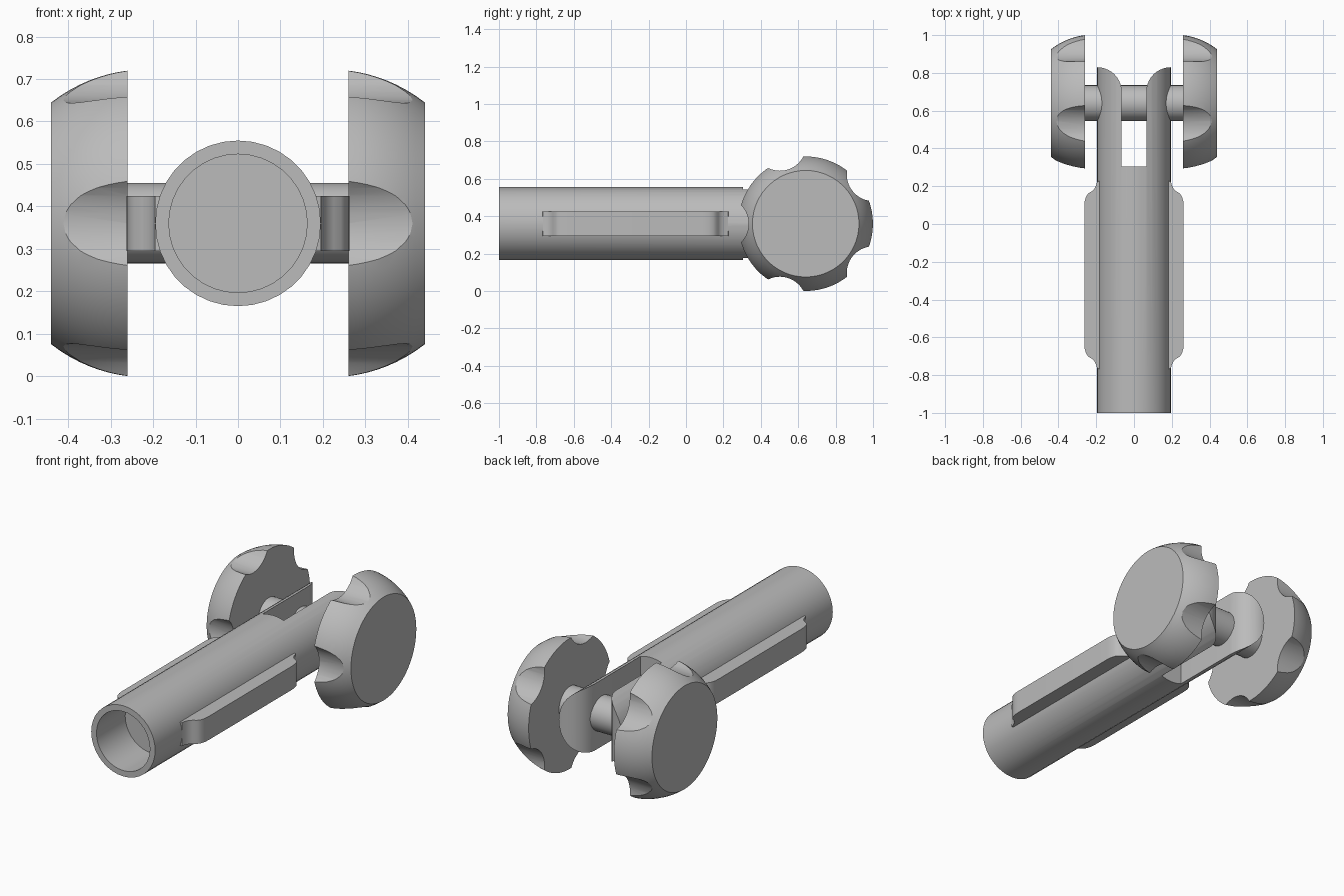
import bpy, bmesh
from math import pi, sin, cos, radians, sqrt
from mathutils import Matrix

cube = bpy.data.objects.get("Cube")
if cube:
    bpy.data.objects.remove(cube, do_unlink=True)

AXIS_Z = 0.36      # height of the shaft and pin
PIN_Y = 0.64       # where the pin crosses the fork

grey = bpy.data.materials.new("plain grey")
grey.use_nodes = True
colour = (0.5, 0.5, 0.5, 1)
grey.diffuse_color = colour
grey.node_tree.nodes["Principled BSDF"].inputs["Base Color"].default_value = colour


def finish(bm, name, matrix):
    """Turn a bmesh into a placed, coloured object."""
    bm.transform(matrix)
    bmesh.ops.recalc_face_normals(bm, faces=bm.faces)
    mesh = bpy.data.meshes.new(name)
    bm.to_mesh(mesh)
    bm.free()
    mesh.materials.append(grey)
    obj = bpy.data.objects.new(name, mesh)
    bpy.context.collection.objects.link(obj)
    return obj


def lathe(name, profile, steps, matrix):
    """Spin (along, radius) points around the x axis."""
    bm = bmesh.new()
    verts = [bm.verts.new((a, r, 0)) for a, r in profile]
    edges = [bm.edges.new(pair) for pair in zip(verts, verts[1:])]
    bmesh.ops.spin(bm, geom=verts + edges, cent=(0, 0, 0), axis=(1, 0, 0),
                   angle=2 * pi, steps=steps)
    bmesh.ops.remove_doubles(bm, verts=bm.verts, dist=1e-4)
    return finish(bm, name, matrix)


def prism(name, outline, half_height):
    """Extrude an xy outline up and down from the shaft axis."""
    bm = bmesh.new()
    face = bm.faces.new([bm.verts.new((x, y, -half_height)) for x, y in outline])
    top = bmesh.ops.extrude_face_region(bm, geom=[face])["geom"]
    bmesh.ops.translate(bm, vec=(0, 0, 2 * half_height),
                        verts=[v for v in top if isinstance(v, bmesh.types.BMVert)])
    return finish(bm, name, Matrix.Translation((0, 0, AXIS_Z)))


def cut(obj, cutter):
    cutter.hide_render = True
    mod = obj.modifiers.new("cut", "BOOLEAN")
    mod.operation = "DIFFERENCE"
    mod.solver = "EXACT"
    mod.object = cutter
    bpy.context.view_layer.objects.active = obj
    bpy.ops.object.modifier_apply(modifier=mod.name)
    bpy.data.objects.remove(cutter, do_unlink=True)


parts = []
along_y = Matrix.Translation((0, 0, AXIS_Z)) @ Matrix.Rotation(pi / 2, 4, "Z")
at_pin = Matrix.Translation((0, PIN_Y, AXIS_Z))

# Shaft with a blind bore in its front end
shaft = lathe("forked_shaft", [(-0.75, 0), (-0.75, 0.163), (-1, 0.163), (-1, 0.195),
                               (0.9, 0.195), (0.9, 0)], 36, along_y)

# Fork slot, flaring out around the rounded prong tips
flare = [(0.195 - 0.13 * cos(t * pi / 20), 0.70 + 0.13 * sin(t * pi / 20))
         for t in range(11)]
half = [(0.065, 0.305)] + flare + [(0.3, 0.83), (0.3, 1.1)]
cut(shaft, prism("slot_cutter", half + [(-x, y) for x, y in reversed(half)], 0.4))
parts.append(shaft)

# Cross pin
parts.append(lathe("cross_pin", [(-0.27, 0), (-0.27, 0.095), (0.27, 0.095), (0.27, 0)],
                   32, at_pin))

# Guide key outline: one curved end, mirrored along the shaft
key_end = [(0.17, -0.77), (0.195, -0.765), (0.2, -0.745), (0.21, -0.725), (0.225, -0.712),
           (0.242, -0.702), (0.254, -0.685), (0.261, -0.66), (0.263, -0.63)]
key = key_end + [(x, -0.54 - y) for x, y in reversed(key_end)]

# Domed knob profile, as a slice of a ball
knob_profile = [(0.26, 0)]
for i in range(9):
    x = 0.26 + 0.18 * i / 8
    knob_profile.append((x, sqrt(0.3645 ** 2 - (x - 0.215) ** 2) - 0.002))
knob_profile.append((0.44, 0))

for side, label in ((1, "left"), (-1, "right")):
    parts.append(prism(label + "_guide_key", [(side * x, y) for x, y in key], 0.065))

    knob = lathe(label + "_knob", [(side * x, r) for x, r in knob_profile], 60, at_pin)
    # Five finger scallops around the rim
    for i in range(5):
        angle = radians(36 + 72 * i)
        spot = Matrix.Translation((side * 0.35, PIN_Y + 0.447 * cos(angle),
                                   AXIS_Z + 0.447 * sin(angle)))
        cut(knob, lathe("scallop_cutter", [(-0.2, 0), (-0.2, 0.142), (0.2, 0.142), (0.2, 0)],
                        40, spot))
    parts.append(knob)

# Smooth curves with crisp edges
bpy.ops.object.select_all(action="DESELECT")
for obj in parts:
    obj.select_set(True)
bpy.context.view_layer.objects.active = shaft
bpy.ops.object.shade_smooth_by_angle(angle=radians(30))
